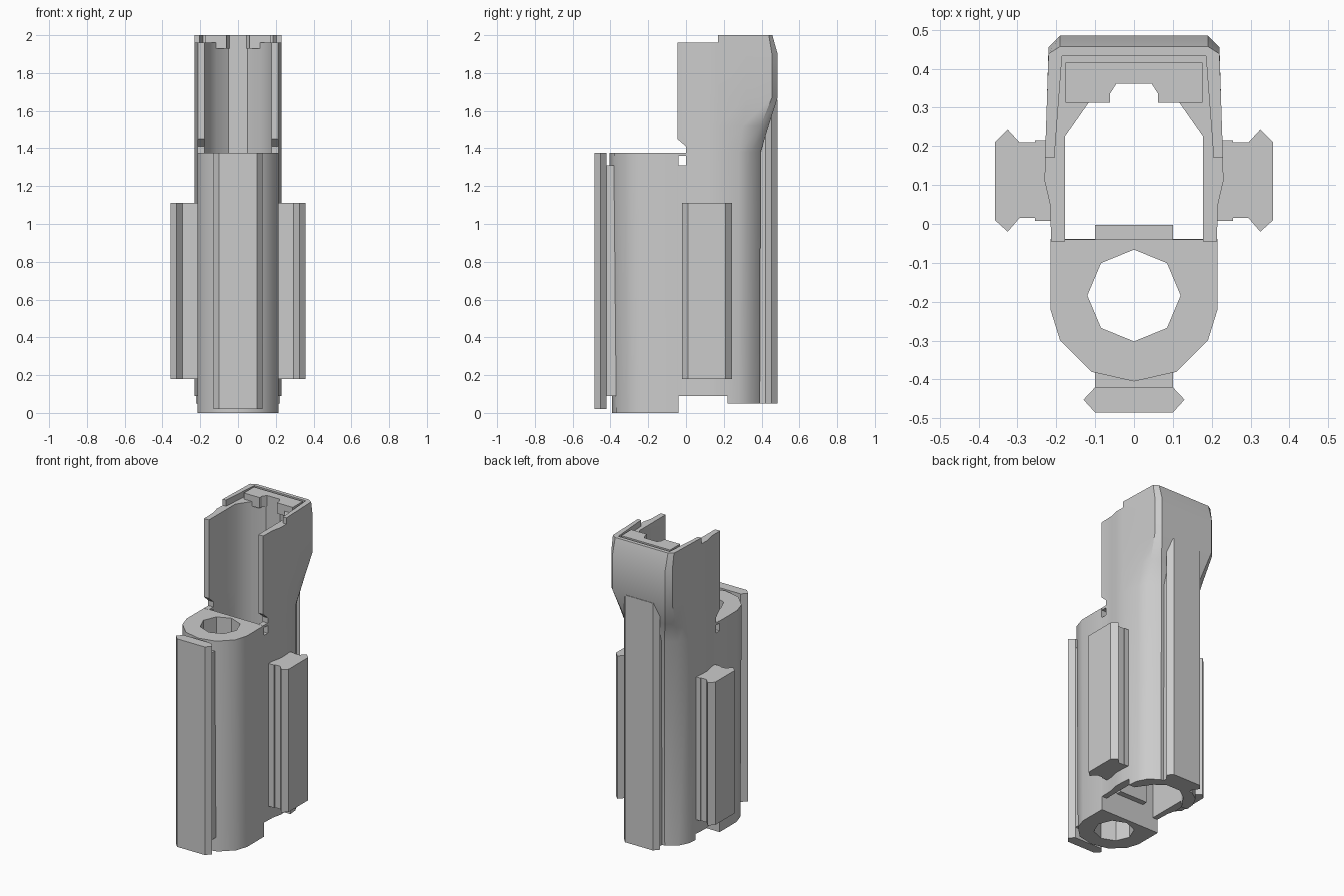
import bpy, bmesh, math

if "Cube" in bpy.data.objects:
    bpy.data.objects.remove(bpy.data.objects["Cube"])


def loft(name, rings, smooth=0):
    """Closed solid through rings of equal point count."""
    bm = bmesh.new()
    vs = [[bm.verts.new(p) for p in r] for r in rings]
    n = len(rings[0])
    bm.faces.new(vs[0])
    bm.faces.new(vs[-1])
    for a, b in zip(vs, vs[1:]):
        for i in range(n):
            j = (i + 1) % n
            bm.faces.new((a[i], a[j], b[j], b[i]))
    bmesh.ops.recalc_face_normals(bm, faces=bm.faces)
    me = bpy.data.meshes.new(name)
    bm.to_mesh(me)
    bm.free()
    ob = bpy.data.objects.new(name, me)
    bpy.context.collection.objects.link(ob)
    if smooth:
        activate(ob)
        bpy.ops.object.shade_smooth_by_angle(angle=math.radians(smooth))
    return ob


def activate(ob):
    bpy.ops.object.select_all(action='DESELECT')
    ob.select_set(True)
    bpy.context.view_layer.objects.active = ob


def prism(name, pts, z0, z1, smooth=0):
    return loft(name, [[(x, y, z) for x, y in pts] for z in (z0, z1)], smooth)


def side_cutter(yz):
    return loft("cutter", [[(x, y, z) for y, z in yz] for x in (-0.5, 0.5)])


def box_yz(y0, y1, z0, z1):
    return [(y0, z0), (y1, z0), (y1, z1), (y0, z1)]


def flip(pts):
    return [(-x, y) for x, y in pts]


def sym(half):
    return half + flip(half[::-1])


def cut(ob, cutter):
    cutter.hide_render = True
    m = ob.modifiers.new("cut", 'BOOLEAN')
    m.operation, m.solver, m.object = 'DIFFERENCE', 'EXACT', cutter
    activate(ob)
    bpy.ops.object.modifier_apply(modifier=m.name)
    bpy.data.objects.remove(cutter, do_unlink=True)


# Main shell: U-shaped channel that swells at the upper back
inner = [(0.178, -0.045), (0.178, 0.225), (0.115, 0.315), (0.05, 0.362)]
side = [(0.213, -0.045), (0.216, 0.05), (0.23, 0.11), (0.229, 0.17)]
backs = [
    (0.05, [(0.217, 0.28), (0.185, 0.345), (0.12, 0.39)]),
    (1.38, [(0.217, 0.28), (0.185, 0.345), (0.12, 0.395)]),
    (1.52, [(0.22, 0.30), (0.202, 0.395), (0.155, 0.437)]),
    (1.67, [(0.224, 0.32), (0.22, 0.455), (0.19, 0.485)]),
    (1.90, [(0.224, 0.32), (0.22, 0.455), (0.19, 0.485)]),
    (2.00, [(0.224, 0.32), (0.22, 0.438), (0.19, 0.457)]),
]
rings = []
for z, back in backs:
    loop = sym(side + back) + flip(inner) + inner[::-1]
    rings.append([(x, y, z) for x, y in loop])
shell = loft("main_shell", rings)

# Shell cut-outs: stepped top, front notch, raised bottom edge, side window
cut(shell, side_cutter(box_yz(-0.2, 0.17, 1.96, 2.1)))
cut(shell, side_cutter([(-0.2, 1.376), (0.0, 1.376), (0.0, 1.41),
                        (-0.046, 1.45), (-0.2, 1.45)]))
cut(shell, side_cutter(box_yz(-0.2, 0.22, 0.0, 0.09)))
cut(shell, side_cutter(box_yz(-0.06, 0.0, 1.31, 1.36)))
cut(shell, prism("cutter", sym([(0.207, 0.1), (0.205, 0.17), (0.185, 0.432)]), 1.96, 2.1))
activate(shell)
bpy.ops.object.shade_smooth_by_angle(angle=math.radians(35))

# Top cap with a rounded notch
prism("top_cap", sym([(0.045, 0.362), (0.062, 0.335), (0.062, 0.312),
                      (0.176, 0.312), (0.176, 0.415)]), 1.93, 2.0)

# Front tube, slightly tapered, with an eight-sided bore
tube_half = [(0.215, -0.04), (0.215, -0.22), (0.19, -0.30), (0.11, -0.38), (0.0, -0.405)]
outline = tube_half + flip(tube_half[-2::-1])
tube = loft("front_tube", [[(x, y * k, z) for x, y in outline]
                           for z, k in ((0.0, 0.965), (1.375, 1.0))])
bore = [(0.12 * math.cos(i * math.pi / 4), -0.184 + 0.118 * math.sin(i * math.pi / 4))
        for i in range(8)]
cut(tube, prism("cutter", bore, -0.1, 1.5))
activate(tube)
bpy.ops.object.shade_smooth_by_angle(angle=math.radians(40))

# Rib on the back of the tube
prism("tube_rib", sym([(0.10, -0.05), (0.10, -0.003)]), 0.15, 1.30)

# Front and back rails: narrow neck with a wider pointed head
head = [(0.10, 0.42), (0.13, 0.452), (0.10, 0.485)]
neck = [(0.10, 0.34), (0.10, 0.425)]
prism("front_rail_head", [(x, -y) for x, y in sym(head)], 0.02, 1.375)
prism("front_rail_neck", [(x, -y) for x, y in sym(neck)], 0.09, 1.31)
prism("back_rail_head", sym(head), 0.05, 1.66)
prism("back_rail_neck", sym([(0.10, 0.38), (0.10, 0.425)]), 0.05, 1.5)

# Side rails
rail = [(0.20, 0.008), (0.255, 0.008), (0.255, 0.015), (0.295, 0.015), (0.325, -0.02),
        (0.358, 0.01), (0.358, 0.21), (0.325, 0.243), (0.295, 0.21),
        (0.255, 0.21), (0.255, 0.215), (0.20, 0.215)]
for name, pts in (("right_rail", rail), ("left_rail", flip(rail))):
    prism(name, pts, 0.18, 1.11)
